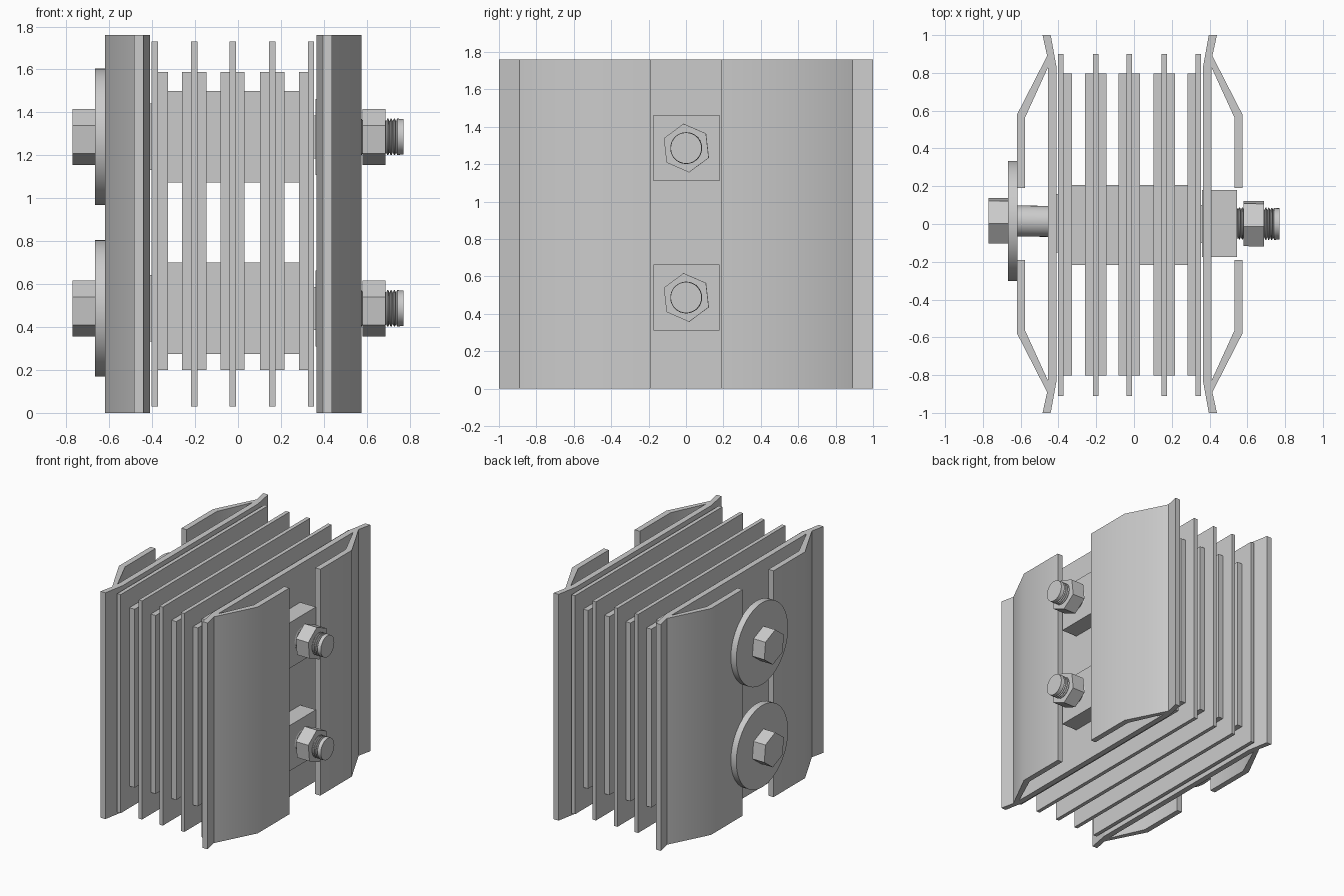
import bpy, bmesh, math

if "Cube" in bpy.data.objects:
    bpy.data.objects.remove(bpy.data.objects["Cube"])

steel = bpy.data.materials.new("grey steel")
steel.diffuse_color = (0.6, 0.6, 0.6, 1)
steel.use_nodes = True
steel.node_tree.nodes["Principled BSDF"].inputs["Base Color"].default_value = steel.diffuse_color
HEIGHT = 1.76
BOLT_Z = (0.487, 1.286)


def finish(bm, name, smooth=False):
    bmesh.ops.recalc_face_normals(bm, faces=bm.faces)
    mesh = bpy.data.meshes.new(name)
    bm.to_mesh(mesh)
    bm.free()
    mesh.materials.append(steel)
    ob = bpy.data.objects.new(name, mesh)
    bpy.context.collection.objects.link(ob)
    if smooth:
        bpy.ops.object.select_all(action='DESELECT')
        bpy.context.view_layer.objects.active = ob
        ob.select_set(True)
        bpy.ops.object.shade_smooth_by_angle(angle=math.radians(30))
    return ob


def box(name, x, y, z):
    """Box from (min, max) pairs."""
    bm = bmesh.new()
    bmesh.ops.create_cube(bm, size=1)
    for v in bm.verts:
        v.co = [p[0] if c < 0 else p[1] for c, p in zip(v.co, (x, y, z))]
    return finish(bm, name)


def extrude_up(name, profile):
    """Plan outline (x, y) raised to the full height."""
    bm = bmesh.new()
    face = bm.faces.new([bm.verts.new((x, y, 0)) for x, y in profile])
    new = bmesh.ops.extrude_face_region(bm, geom=[face])["geom"]
    for v in new:
        if isinstance(v, bmesh.types.BMVert):
            v.co.z = HEIGHT
    return finish(bm, name, True)


def turned(name, profile, z, sides=40, turn=0.0):
    """Solid turned around the slightly skewed bolt axis from (x, radius) pairs."""
    bm = bmesh.new()
    rings = []
    for x, r in profile:
        cy = 0.009 - 0.011 * x
        ring = []
        for i in range(sides):
            a = turn + math.tau * i / sides
            ring.append(bm.verts.new((x, cy + r * math.cos(a), z + r * math.sin(a))))
        rings.append(ring)
    for a, b in zip(rings, rings[1:]):
        for i in range(sides):
            j = (i + 1) % sides
            bm.faces.new((a[i], a[j], b[j], b[i]))
    bm.faces.new(rings[0])
    bm.faces.new(rings[-1])
    return finish(bm, name, True)


# Outer clamp plates: flat web with a flared, folded wing at each end
for side, shift, label in ((-1, 0.0, "left"), (1, -0.045, "right")):
    def place(points, flip):
        return [(side * (x + shift), flip * y) for x, y in points]
    box(label + "_web", sorted((side * (0.41 + shift), side * (0.455 + shift))),
        (-0.83, 0.83), (0, HEIGHT))
    wing = [(0.62, 0.19), (0.62, 0.578), (0.46, 0.89), (0.484, 1.0), (0.441, 1.0),
            (0.41, 0.83), (0.455, 0.83), (0.576, 0.565), (0.576, 0.19)]
    for flip, end in ((-1, "front"), (1, "back")):
        extrude_up(f"{label}_{end}_wing", place(wing, flip))

# Tall thin cooling fins
for x in (-0.402, -0.218, -0.04, 0.145, 0.325):
    box("tall_fin", (x, x + 0.03), (-0.91, 0.9), (0.03, 1.73))

# Shorter plates either side of the tall fins
for x in ((-0.372, -0.327), (-0.26, -0.218), (-0.188, -0.146), (-0.081, -0.04),
          (-0.01, 0.031), (0.102, 0.145), (0.175, 0.216), (0.284, 0.325)):
    box("short_plate", x, (-0.803, 0.797), (0.2, 1.587))

# Square spacers in the gaps
GAPS = ((-0.327, -0.26), (-0.146, -0.081), (0.031, 0.102), (0.216, 0.284))
for z in BOLT_Z:
    for gap in GAPS:
        box("spacer", gap, (-0.217, 0.207), (z - 0.212, z + 0.213))
    box("left_shim", (-0.412, -0.4), (-0.15, 0.16), (z - 0.155, z + 0.155))
    box("right_shim", (0.353, 0.367), (-0.1, 0.1), (z - 0.1, z + 0.1))
    box("nut_block", (0.36, 0.545), (-0.174, 0.18), (z - 0.177, z + 0.177))

# Bolts with washer, head, nut and ridged thread
HEX_TURN = math.radians(36.5)
for z in BOLT_Z:
    turned("washer", [(-0.667, 0.318), (-0.616, 0.318)], z, 64)
    turned("bolt_head", [(-0.77, 0.131), (-0.667, 0.131)], z, 6, HEX_TURN)
    turned("nut", [(0.58, 0.131), (0.688, 0.131)], z, 6, HEX_TURN)
    shank = [(-0.64, 0.082), (0.53, 0.082)]
    pitch = 0.0155
    for i in range(14):
        x = 0.535 + i * pitch
        shank += [(x, 0.073), (x + pitch * 0.35, 0.085), (x + pitch * 0.65, 0.085)]
    shank += [(0.756, 0.083), (0.77, 0.083)]
    turned("threaded_shank", shank, z, 32)
